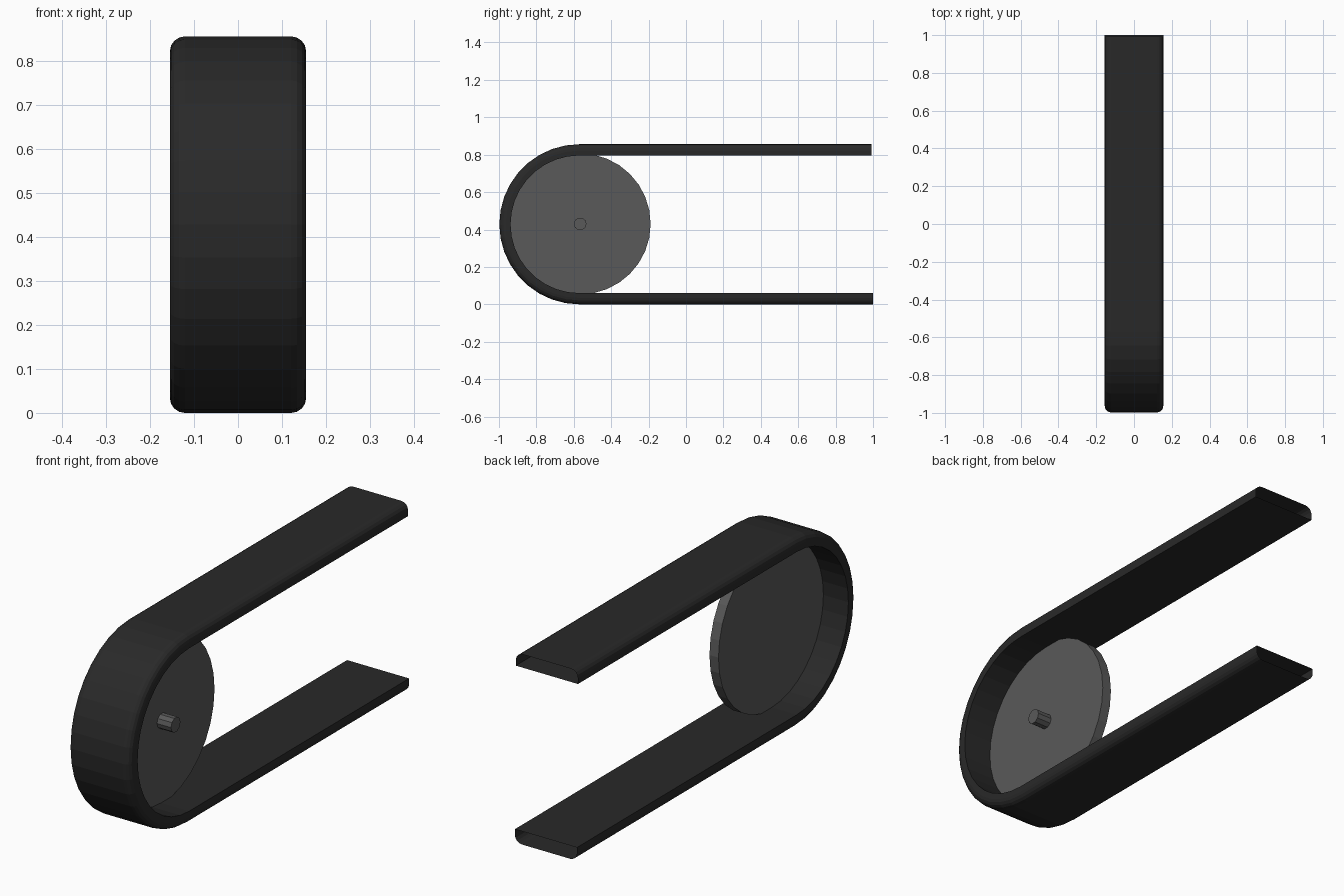
import bpy, bmesh, math
from mathutils import Matrix

if "Cube" in bpy.data.objects:
    bpy.data.objects.remove(bpy.data.objects["Cube"])

CY, CZ = -0.57, 0.43          # wheel axis
R_OUT, R_IN = 0.428, 0.368    # belt radii
HALF_W, ROUND = 0.155, 0.034  # belt half width, outer corner rounding


def material(name, value):
    m = bpy.data.materials.new(name)
    m.diffuse_color = (value, value, value, 1)
    m.use_nodes = True
    m.node_tree.nodes["Principled BSDF"].inputs["Base Color"].default_value = m.diffuse_color
    return m


def finish(bm, name, mat):
    bmesh.ops.recalc_face_normals(bm, faces=bm.faces)
    me = bpy.data.meshes.new(name)
    bm.to_mesh(me)
    bm.free()
    me.materials.append(mat)
    ob = bpy.data.objects.new(name, me)
    bpy.context.collection.objects.link(ob)
    return ob


def disc(name, radius, x0, x1, sides, mat):
    bm = bmesh.new()
    place = Matrix.Translation(((x0 + x1) / 2, CY + 0.004, CZ)) @ Matrix.Rotation(math.pi / 2, 4, 'Y')
    bmesh.ops.create_cone(bm, cap_ends=True, segments=sides, radius1=radius,
                          radius2=radius, depth=x1 - x0, matrix=place)
    return finish(bm, name, mat)


rubber = material("dark_rubber", 0.022)
metal = material("grey_metal", 0.1)

# Belt cross-section (x, radius): flat inside, rounded outer corners
half = [(HALF_W, R_IN)]
for i in range(5):
    a = math.radians(22.5 * i)
    half.append((HALF_W - ROUND + ROUND * math.cos(a), R_OUT - ROUND + ROUND * math.sin(a)))
section = half + [(-x, r) for x, r in reversed(half)]

# U-shaped path: (y, angle of the outward direction)
ARC = 18
path = [(0.993, math.pi / 2)]
path += [(CY, math.pi / 2 + math.pi * i / ARC) for i in range(ARC + 1)]
path += [(1.0, math.pi * 1.5)]

# Belt: hollow open-ended sweep
bm = bmesh.new()
rings = [[bm.verts.new((x, y + r * math.cos(a), CZ + r * math.sin(a))) for x, r in section]
         for y, a in path]
n = len(section)
for r0, r1 in zip(rings, rings[1:]):
    for i in range(n):
        j = (i + 1) % n
        bm.faces.new((r0[i], r0[j], r1[j], r1[i]))
for v in bm.verts:
    v.co.z -= CZ - R_OUT
finish(bm, "belt", rubber)

# Wheel and its short axle stub on the right side
disc("wheel", 0.377, -0.03, 0.015, 32, metal)
disc("axle_stub", 0.034, 0.012, 0.085, 10, metal)
